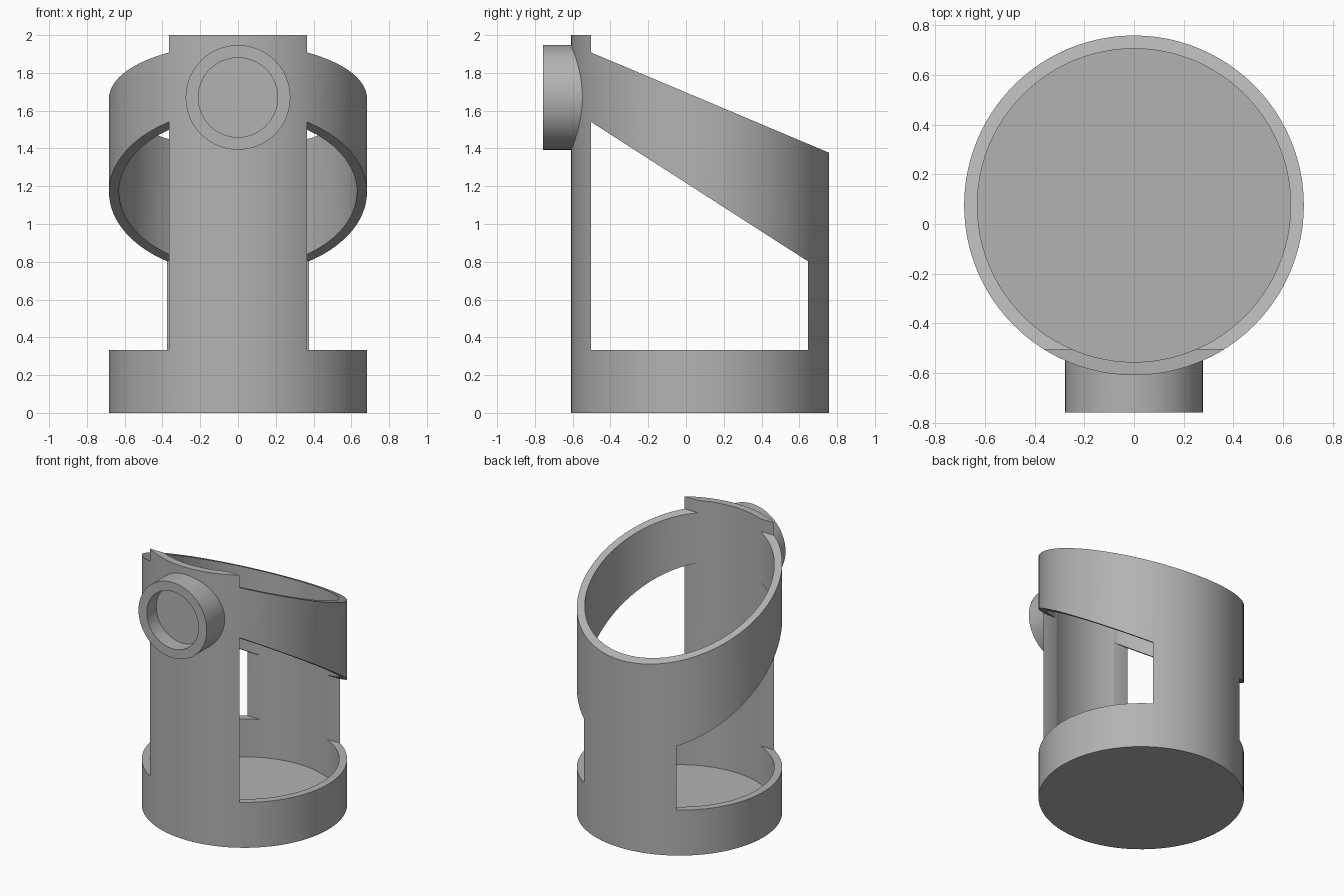
import bpy, bmesh, math

cube = bpy.data.objects.get("Cube")
if cube:
    bpy.data.objects.remove(cube, do_unlink=True)

AXIS_Y, R_OUT, R_IN, FLOOR = 0.075, 0.683, 0.63, 0.055
KNOB_Z, KNOB_FRONT = 1.67, -0.758

grey = bpy.data.materials.new("grey metal")
grey.use_nodes = True
colour = (0.45, 0.45, 0.45, 1)
grey.diffuse_color = colour
grey.node_tree.nodes["Principled BSDF"].inputs["Base Color"].default_value = colour


def cylinder(name, radius, start, end, along_y=False, y=AXIS_Y):
    """Upright cylinder from z start to end, or one along y at knob height."""
    mid = (start + end) / 2
    loc = (0, mid, KNOB_Z) if along_y else (0, y, mid)
    rot = (math.pi / 2, 0, 0) if along_y else (0, 0, 0)
    bpy.ops.mesh.primitive_cylinder_add(vertices=96, radius=radius, depth=end - start,
                                        location=loc, rotation=rot)
    ob = bpy.context.object
    ob.name = name
    return ob


def side_prism(name, outline):
    """Extrude a (y, z) outline right across the model in x."""
    bm = bmesh.new()
    face = bm.faces.new([bm.verts.new((-1, y, z)) for y, z in outline])
    ext = bmesh.ops.extrude_face_region(bm, geom=[face])["geom"]
    bmesh.ops.translate(bm, vec=(2, 0, 0),
                        verts=[v for v in ext if isinstance(v, bmesh.types.BMVert)])
    bmesh.ops.recalc_face_normals(bm, faces=bm.faces)
    mesh = bpy.data.meshes.new(name)
    bm.to_mesh(mesh)
    bm.free()
    ob = bpy.data.objects.new(name, mesh)
    bpy.context.collection.objects.link(ob)
    return ob


def cut(ob, cutter):
    mod = ob.modifiers.new("cut", 'BOOLEAN')
    mod.operation, mod.solver, mod.object = 'DIFFERENCE', 'EXACT', cutter
    bpy.context.view_layer.objects.active = ob
    bpy.ops.object.modifier_apply(modifier=mod.name)
    bpy.data.objects.remove(cutter, do_unlink=True)


def finish(ob):
    ob.data.materials.clear()
    ob.data.materials.append(grey)
    bpy.ops.object.select_all(action='DESELECT')
    ob.select_set(True)
    bpy.context.view_layer.objects.active = ob
    bpy.ops.object.shade_smooth_by_angle(angle=math.radians(30))


# Cup body: closed base, front and back pillars, slanted collar
body = cylinder("holder_body", R_OUT, 0, 2)
cut(body, cylinder("bore", R_IN, FLOOR, 2.2))
cut(body, side_prism("window", [(-0.502, 0.333), (0.645, 0.333),
                                (0.645, 0.803), (-0.502, 1.54)]))
cut(body, side_prism("slanted_top", [(-0.502, 1.908), (0.9, 1.317),
                                     (0.9, 2.2), (-0.502, 2.2)]))
finish(body)

# Round boss on the front pillar with a shallow recess
boss = cylinder("front_boss", 0.277, KNOB_FRONT, -0.48, along_y=True)
cut(boss, cylinder("boss_seat", 0.665, 1, 2.2))
cut(boss, cylinder("boss_recess", 0.21, KNOB_FRONT - 0.1, KNOB_FRONT + 0.11, along_y=True))
finish(boss)
